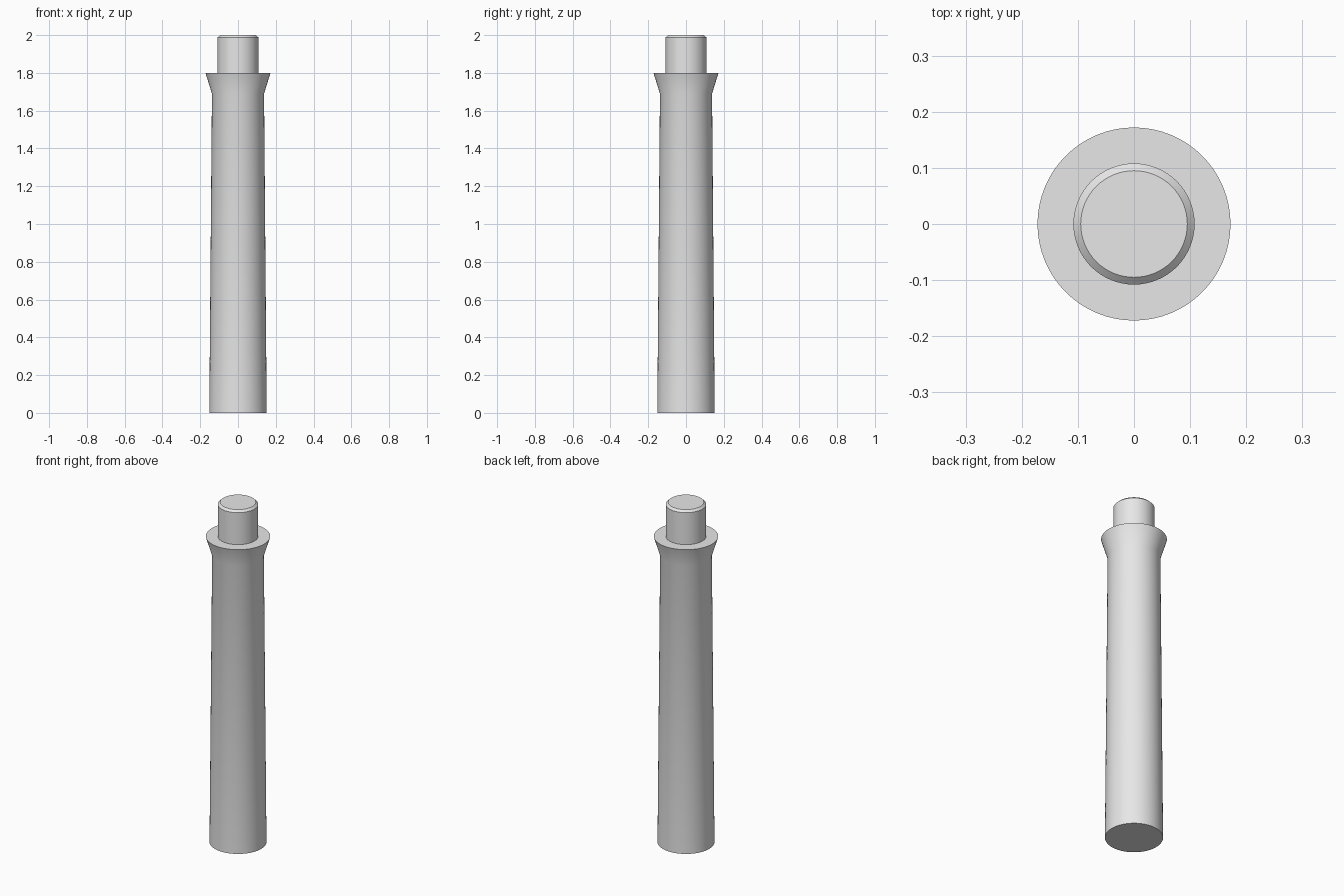
import bpy
import bmesh
import math

default_cube = bpy.data.objects.get("Cube")
if default_cube:
    bpy.data.objects.remove(default_cube, do_unlink=True)

SEGMENTS = 64

# Single plain grey
grey = bpy.data.materials.new("light_grey")
grey.use_nodes = True
colour = (0.8, 0.8, 0.8, 1.0)
grey.diffuse_color = colour
grey.node_tree.nodes["Principled BSDF"].inputs["Base Color"].default_value = colour


def turned_part(name, profile):
    """Revolve a (radius, height) profile around z and cap both ends."""
    bm = bmesh.new()
    rings = []
    for radius, z in profile:
        ring = []
        for i in range(SEGMENTS):
            a = math.tau * i / SEGMENTS
            ring.append(bm.verts.new((radius * math.cos(a), radius * math.sin(a), z)))
        rings.append(ring)
    for low, high in zip(rings, rings[1:]):
        for i in range(SEGMENTS):
            j = (i + 1) % SEGMENTS
            bm.faces.new((low[i], low[j], high[j], high[i]))
    bm.faces.new(reversed(rings[0]))
    bm.faces.new(rings[-1])
    mesh = bpy.data.meshes.new(name)
    bm.to_mesh(mesh)
    bm.free()
    mesh.materials.append(grey)
    obj = bpy.data.objects.new(name, mesh)
    bpy.context.collection.objects.link(obj)
    bpy.ops.object.select_all(action="DESELECT")
    obj.select_set(True)
    bpy.context.view_layer.objects.active = obj
    bpy.ops.object.shade_smooth_by_angle(angle=math.radians(30))
    return obj


# Tapered shaft flaring out into a flat-topped collar
turned_part("shaft_with_collar", [(0.152, 0), (0.138, 1.69), (0.172, 1.8)])

# Narrow peg with a chamfered top rim
turned_part("top_peg", [(0.108, 1.79), (0.108, 1.988), (0.095, 2.0)])
